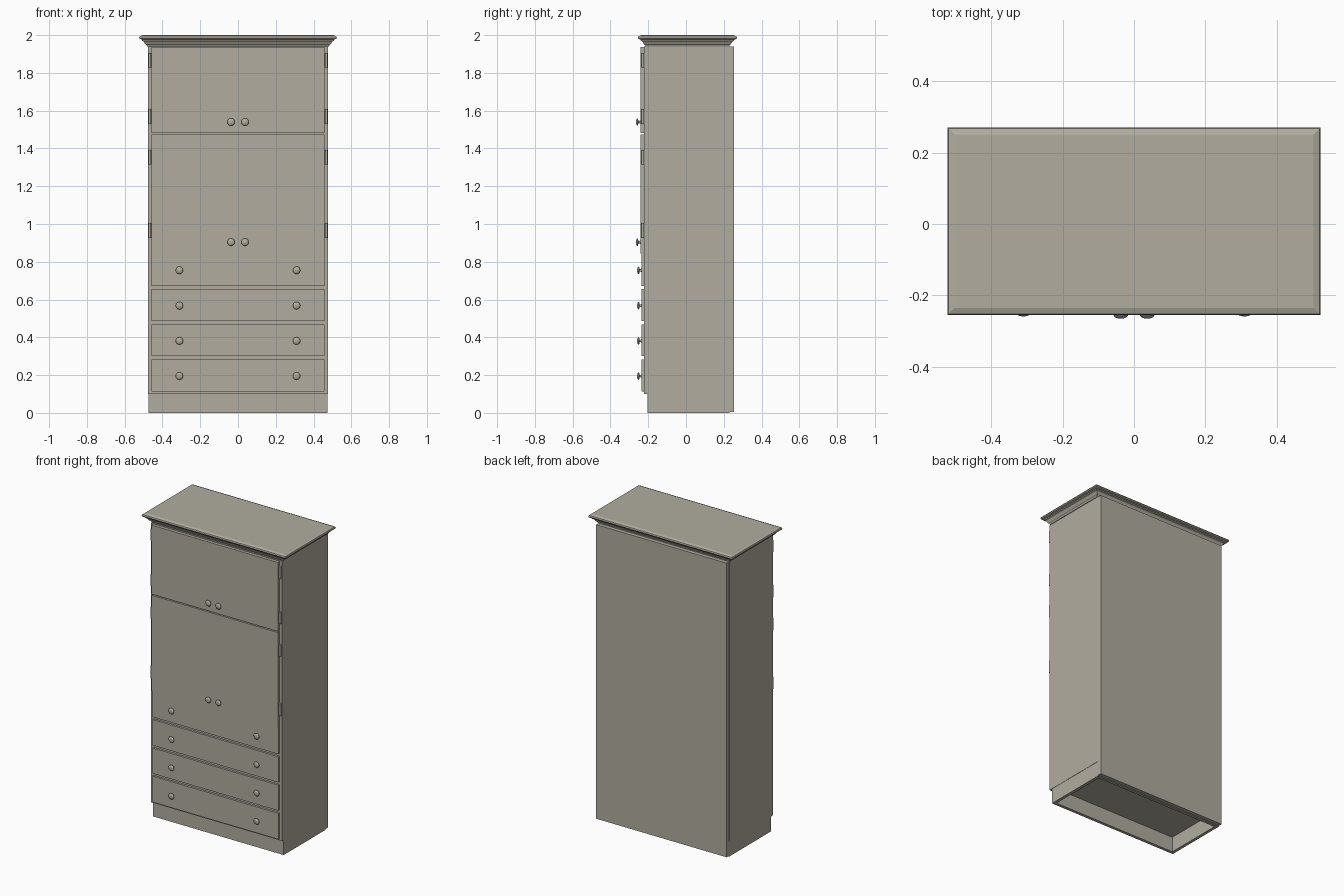
import bpy, bmesh, math
from mathutils import Matrix

if "Cube" in bpy.data.objects:
    bpy.data.objects.remove(bpy.data.objects["Cube"])

mat = bpy.data.materials.new("warm grey paint")
mat.diffuse_color = (0.44, 0.415, 0.35, 1)
mat.use_nodes = True
mat.node_tree.nodes["Principled BSDF"].inputs["Base Color"].default_value = mat.diffuse_color


def finish(name, bm, smooth=False):
    bmesh.ops.recalc_face_normals(bm, faces=bm.faces)
    me = bpy.data.meshes.new(name)
    bm.to_mesh(me)
    bm.free()
    me.materials.append(mat)
    ob = bpy.data.objects.new(name, me)
    bpy.context.collection.objects.link(ob)
    if smooth:
        bpy.ops.object.select_all(action='DESELECT')
        ob.select_set(True)
        bpy.context.view_layer.objects.active = ob
        bpy.ops.object.shade_smooth_by_angle(angle=math.radians(40))
    return ob


def box(name, x0, x1, y0, y1, z0, z1):
    bm = bmesh.new()
    m = Matrix.Translation(((x0 + x1) / 2, (y0 + y1) / 2, (z0 + z1) / 2))
    bmesh.ops.create_cube(bm, size=1, matrix=m @ Matrix.Diagonal((x1 - x0, y1 - y0, z1 - z0, 1)))
    return finish(name, bm)


def knob(name, x, y, z):
    # lathed profile (radius, distance out from the panel face)
    prof = [(0.009, 0.0), (0.006, 0.004), (0.006, 0.010), (0.019, 0.012),
            (0.020, 0.015), (0.017, 0.019), (0.010, 0.022), (0.0, 0.023)]
    bm = bmesh.new()
    vs = [bm.verts.new((x + r, y - d, z)) for r, d in prof]
    es = [bm.edges.new(p) for p in zip(vs, vs[1:])]
    bmesh.ops.spin(bm, geom=vs + es, cent=(x, y, z), axis=(0, 1, 0),
                   angle=2 * math.pi, steps=20, use_merge=True)
    bmesh.ops.remove_doubles(bm, verts=bm.verts, dist=1e-5)
    finish(name, bm, True)


# carcass, face frame and back panel
box("cabinet_body", -0.477, 0.477, -0.203, 0.23, 0.10, 1.945)
box("face_frame", -0.477, 0.477, -0.222, -0.203, 0.10, 1.94)
box("back_panel", -0.475, 0.475, 0.23, 0.255, 0.005, 1.94)

# hollow plinth, open underneath
box("plinth_front", -0.475, 0.475, -0.203, -0.183, 0, 0.10)
box("plinth_back", -0.475, 0.475, 0.21, 0.23, 0, 0.10)
for s in (-1, 1):
    a, b = sorted((s * 0.455, s * 0.475))
    box("plinth_side", a, b, -0.183, 0.21, 0, 0.10)

# stepped cornice: stacked rectangles (inset from the widest outline, height)
steps = [(0.042, 1.94), (0.038, 1.948), (0.032, 1.952), (0.024, 1.966),
         (0.016, 1.970), (0.014, 1.976), (0.003, 1.980), (0.0, 1.986),
         (0.003, 1.994), (0.02, 2.0)]
bm = bmesh.new()
rings = []
for i, z in steps:
    x, y0, y1 = 0.523 - i, -0.255 + i, 0.27 - i
    rings.append([bm.verts.new(p) for p in
                  ((-x, y0, z), (x, y0, z), (x, y1, z), (-x, y1, z))])
for lo, hi in zip(rings, rings[1:]):
    for k in range(4):
        n = (k + 1) % 4
        bm.faces.new((lo[k], lo[n], hi[n], hi[k]))
bm.faces.new(rings[0][::-1])
bm.faces.new(rings[-1])
finish("cornice", bm)

# door panels with paired knobs
for label, z0, z1, kz in (("upper", 1.482, 1.936, 1.54), ("lower", 0.845, 1.475, 0.904)):
    box(label + "_doors", -0.459, 0.459, -0.242, -0.222, z0, z1)
    for s in (-1, 1):
        knob(label + "_door_knob", s * 0.037, -0.242, kz)

# drawer fronts with knobs
for z0, z1, kz in ((0.112, 0.283, 0.195), (0.300, 0.468, 0.381),
                   (0.486, 0.655, 0.568), (0.672, 0.844, 0.755)):
    box("drawer_front", -0.459, 0.459, -0.236, -0.222, z0, z1)
    for s in (-1, 1):
        knob("drawer_knob", s * 0.31, -0.236, kz)

# hinge barrels beside the doors
for z0, z1 in ((1.828, 1.906), (1.530, 1.608), (1.316, 1.392), (0.925, 1.005)):
    for s in (-1, 1):
        bm = bmesh.new()
        bmesh.ops.create_cone(bm, cap_ends=True, segments=12, radius1=0.007, radius2=0.007,
                              depth=z1 - z0, matrix=Matrix.Translation((s * 0.467, -0.229, (z0 + z1) / 2)))
        finish("hinge", bm, True)
